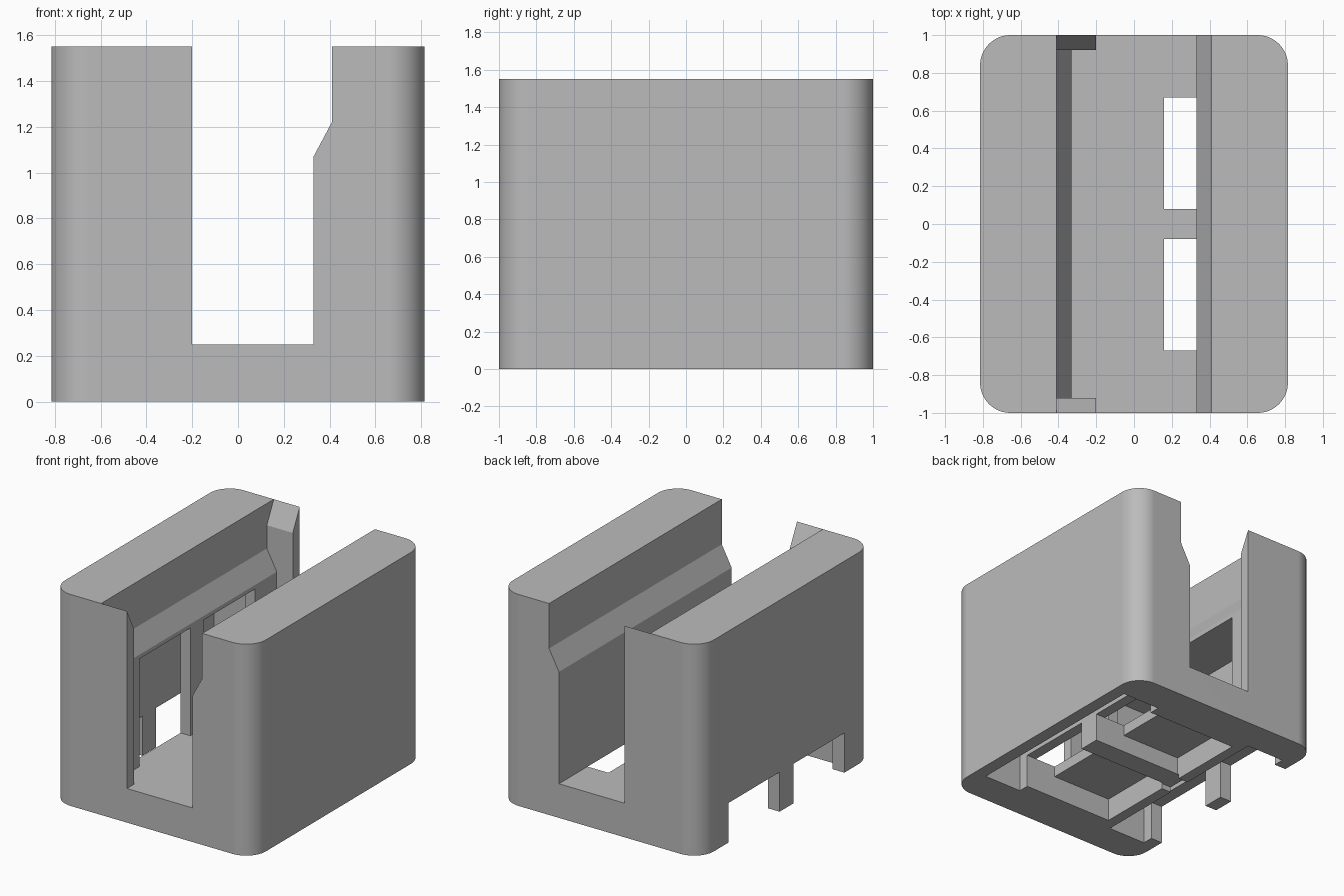
import bpy, bmesh, math
from mathutils import Vector

old = bpy.data.objects.get("Cube")
if old:
    bpy.data.objects.remove(old, do_unlink=True)

# Overall sizes
HX, HY, H, R = 0.815, 1.0, 1.55, 0.16
FLOOR, CEIL = 0.25, 1.04
IN, OUT, SKIN = 0.33, 0.41, 0.72   # slot wall faces and inner side of the shell
Y0, Y1, YC = 0.08, 0.67, 0.75      # opening limits and cavity end
LOW = -0.1                         # overshoot below the base


def prism(name, pts, axis, a, b):
    """Extrude a 2D profile along an axis from a to b."""
    place = {"x": lambda p, t: (t, p[0], p[1]),
             "y": lambda p, t: (p[0], t, p[1]),
             "z": lambda p, t: (p[0], p[1], t)}[axis]
    bm = bmesh.new()
    face = bm.faces.new([bm.verts.new(place(p, a)) for p in pts])
    ext = bmesh.ops.extrude_face_region(bm, geom=[face])
    shift = Vector(place((0, 0), b - a))
    bmesh.ops.translate(bm, vec=shift,
                        verts=[v for v in ext["geom"] if isinstance(v, bmesh.types.BMVert)])
    bmesh.ops.recalc_face_normals(bm, faces=bm.faces)
    mesh = bpy.data.meshes.new(name)
    bm.to_mesh(mesh)
    bm.free()
    obj = bpy.data.objects.new(name, mesh)
    bpy.context.collection.objects.link(obj)
    return obj


def box(name, x, y, z):
    return prism(name, [(x[0], y[0]), (x[1], y[0]), (x[1], y[1]), (x[0], y[1])], "z", *z)


def combine(target, tool, operation="DIFFERENCE"):
    """Apply a boolean and discard the tool."""
    mod = target.modifiers.new("cut", "BOOLEAN")
    mod.operation, mod.object, mod.solver = operation, tool, "EXACT"
    bpy.context.view_layer.objects.active = target
    bpy.ops.object.modifier_apply(modifier=mod.name)
    bpy.data.objects.remove(tool, do_unlink=True)


# Rounded block
outline = []
for i, (sx, sy) in enumerate([(1, 1), (-1, 1), (-1, -1), (1, -1)]):
    for k in range(13):
        t = math.radians(90 * i + 7.5 * k)
        outline.append((sx * (HX - R) + R * math.cos(t), sy * (HY - R) + R * math.sin(t)))
body = prism("dock_body", outline, "z", 0, H)

# Main slot, with a sloped lead-in on its right wall
combine(body, prism("slot", [(-0.2, FLOOR), (IN, FLOOR), (IN, 1.07), (OUT, 1.22),
                             (OUT, 1.7), (-0.2, 1.7)], "y", -1.1, 1.1))

# Left part of the slot, stopped at both ends by sloped lips
left = prism("slot_left", [(-0.15, FLOOR), (-IN, FLOOR), (-IN, 1.07), (-OUT, 1.22),
                           (-OUT, 1.7), (-0.15, 1.7)], "y", -1.1, 1.1)
lips = prism("lip_limit", [(-0.92, 0.1), (0.92, 0.1), (0.92, 1.39), (1.05, 1.65),
                           (1.05, 1.8), (-1.05, 1.8), (-1.05, 1.65), (-0.92, 1.39)],
             "x", -0.6, 0)
combine(left, lips, "INTERSECT")
combine(body, left)

# Hollow side chambers, open at the base
for s in (-1, 1):
    combine(body, box("chamber", sorted((s * OUT, s * SKIN)), (-YC, YC), (LOW, CEIL)))

# Central beam is raised slightly from the base
combine(body, box("beam_relief", (-OUT - 0.01, OUT + 0.01), (-Y0 - 0.01, Y0 + 0.01), (LOW, 0.04)))

for s in (-1, 1):
    span = sorted((s * Y0, s * Y1))
    # Pocket under the floor, floor hole, wall window and outer side opening
    combine(body, box("pocket", (-IN, 0.5), span, (LOW, 0.17)))
    combine(body, box("floor_hole", (0.16, IN), span, (0.1, 0.35)))
    combine(body, box("wall_passage", (0.3, 0.5), span, (0.1, FLOOR - 0.001)))
    combine(body, box("wall_window", (-0.5, -0.3), span, (FLOOR, CEIL)))
    combine(body, box("side_opening", (-0.9, -0.65), span, (LOW, 0.29)))

# Single grey plastic
grey = bpy.data.materials.new("grey_plastic")
grey.use_nodes = True
colour = (0.5, 0.5, 0.5, 1)
grey.diffuse_color = colour
grey.node_tree.nodes["Principled BSDF"].inputs["Base Color"].default_value = colour
body.data.materials.clear()
body.data.materials.append(grey)

# Smooth rounded corners, crisp edges
bpy.ops.object.select_all(action="DESELECT")
body.select_set(True)
bpy.context.view_layer.objects.active = body
bpy.ops.object.shade_smooth_by_angle(angle=math.radians(25))
weighted = body.modifiers.new("flat_sides", "WEIGHTED_NORMAL")
weighted.keep_sharp = True
